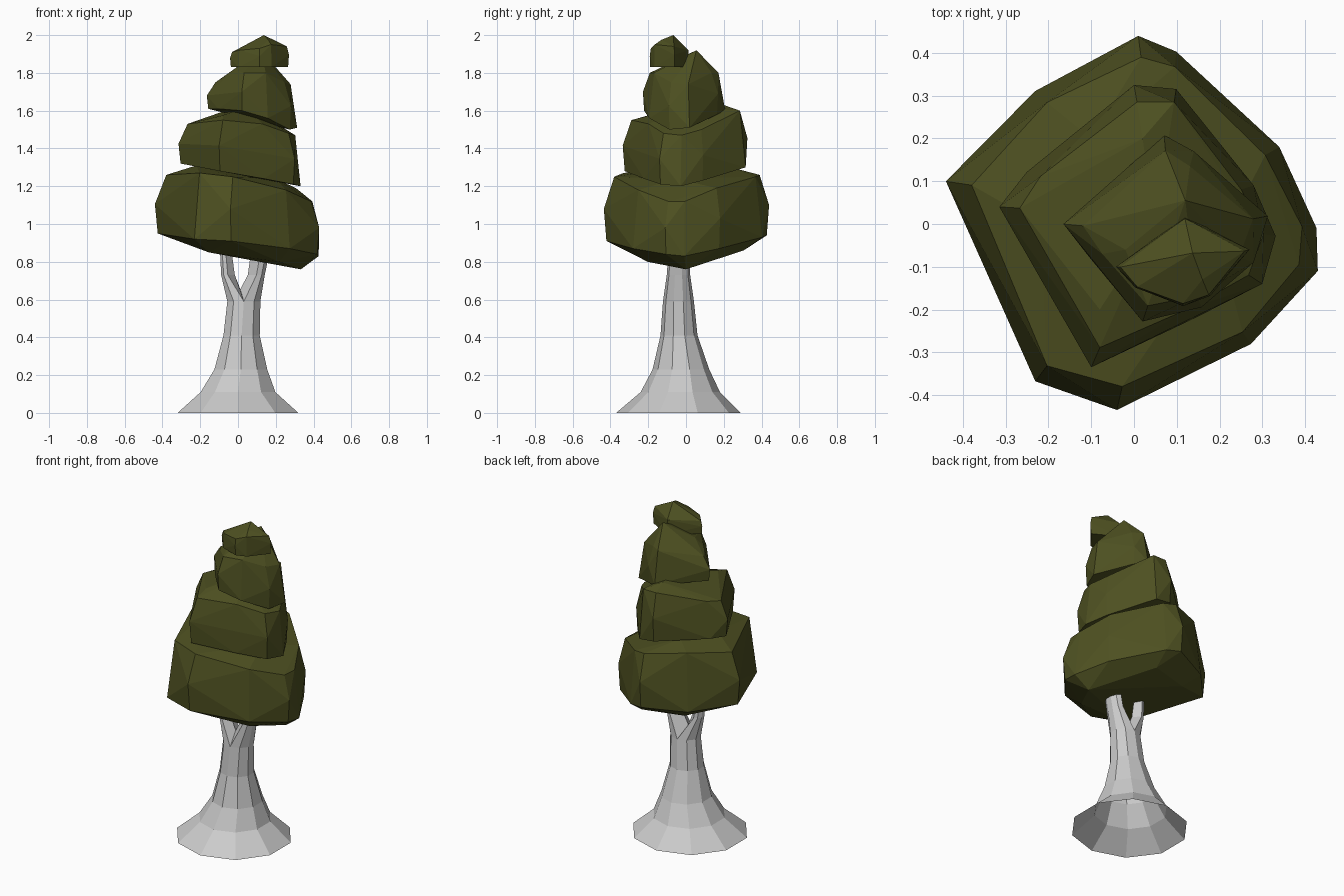
import bpy, bmesh, math

if "Cube" in bpy.data.objects:
    bpy.data.objects.remove(bpy.data.objects["Cube"])

leaf = bpy.data.materials.new("leaf_green")
leaf.diffuse_color = (0.075, 0.08, 0.015, 1)
leaf.use_nodes = True
leaf.node_tree.nodes["Principled BSDF"].inputs["Base Color"].default_value = leaf.diffuse_color


def finish(bm, name, mat=None):
    bmesh.ops.recalc_face_normals(bm, faces=bm.faces)
    me = bpy.data.meshes.new(name)
    bm.to_mesh(me)
    bm.free()
    if mat:
        me.materials.append(mat)
    ob = bpy.data.objects.new(name, me)
    bpy.context.collection.objects.link(ob)


def ring(bm, angles, cx, cy, rx, ry, z):
    return [bm.verts.new((cx + rx * math.cos(math.radians(a)),
                          cy + ry * math.sin(math.radians(a)), z)) for a in angles]


def bridge(bm, a, b):
    n = len(a)
    for i in range(n):
        j = (i + 1) % n
        bm.faces.new((a[i], a[j], b[j], b[i]))


# Trunk: flared ten-sided loft, open underneath, splitting into two branches
bm = bmesh.new()
angles = [18 + 36 * i for i in range(10)]
prev = None
for cx, cy, rx, ry, z in [(0, -.04, .336, .33, 0), (0, -.03, .208, .21, .11),
                          (.015, -.027, .147, .15, .23), (.019, -.037, .101, .098, .41),
                          (.031, -.04, .092, .082, .59)]:
    cur = ring(bm, angles, cx, cy, rx, ry, z)
    if prev:
        bridge(bm, prev, cur)
    prev = cur
crotch = bm.verts.new((.012, -.04, .655))
# index 2 is the back vertex, index 7 the front one
left = prev[2:8] + [crotch]
right = prev[7:] + prev[:3] + [crotch]
left_a = [90, 126, 162, 198, 234, 270, 360]
right_a = [270, 306, 342, 378, 414, 450, 540]
for loop, angs, path in [
        (left, left_a, [(-.054, -.04, .037, .042, .73), (-.064, -.04, .032, .036, .84),
                        (-.068, -.04, .028, .03, .93)]),
        (right, right_a, [(.098, -.04, .046, .062, .73), (.117, -.038, .05, .056, .84),
                          (.125, -.036, .045, .05, .93)])]:
    for p in path:
        cur = ring(bm, angs, *p)
        bridge(bm, loop, cur)
        loop = cur
    bm.faces.new(loop)
finish(bm, "trunk")


# Foliage clump: hull around an outline of (x, y, low z, high z)
def clump(name, outline, shoulder, bulge, peaks, under=None):
    n = len(outline)
    cx = sum(p[0] for p in outline) / n
    cy = sum(p[1] for p in outline) / n
    pts = list(peaks)
    for i, (x, y, lo, hi) in enumerate(outline):
        levels = [(.97, lo), (shoulder, hi)]
        if i % 2 == 0:
            levels.append((1, lo + (hi - lo) * bulge))
        if under and i % 2:
            levels.append(under + (0,))
        for lv in levels:
            s, z = lv[0], lv[1]
            pts.append((cx + (x - cx) * s, cy + (y - cy) * s,
                        lo - z if len(lv) == 3 else z))
    bm = bmesh.new()
    for p in pts:
        bm.verts.new(p)
    res = bmesh.ops.convex_hull(bm, input=bm.verts[:])
    junk = {v for v in res["geom_interior"] + res["geom_unused"]
            if isinstance(v, bmesh.types.BMVert)}
    bmesh.ops.delete(bm, geom=list(junk), context='VERTS')
    bmesh.ops.dissolve_limit(bm, angle_limit=math.radians(4),
                             verts=bm.verts[:], edges=bm.edges[:])
    finish(bm, name, leaf)


clump("foliage_bottom",
      [(-.44, .10, .95, 1.26), (-.24, .32, .93, 1.28), (.01, .44, .94, 1.26),
       (.10, .415, .93, 1.25), (.34, .18, .87, 1.19), (.438, -.01, .83, 1.12),
       (.43, -.11, .84, 1.12), (.28, -.29, .87, 1.18), (-.04, -.435, .91, 1.25),
       (-.24, -.38, .92, 1.27)],
      .88, .5, [(-.22, 0, 1.31), (-.1, .2, 1.31), (.2, -.05, 1.24), (.17, .03, .80)],
      under=(.72, .07))
clump("foliage_lower_middle",
      [(-.315, .04, 1.32, 1.53), (-.26, .125, 1.32, 1.54), (0, .325, 1.31, 1.60),
       (.10, .325, 1.30, 1.60), (.28, .09, 1.23, 1.50), (.34, -.03, 1.20, 1.47),
       (.30, -.14, 1.21, 1.48), (.14, -.23, 1.24, 1.53), (-.10, -.335, 1.28, 1.55)],
      .87, .5, [(.02, .2, 1.63), (-.08, -.2, 1.575), (.05, 0, 1.62)])
clump("foliage_upper_middle",
      [(-.165, 0, 1.61, 1.75), (.07, .215, 1.60, 1.80), (.14, .17, 1.58, 1.80),
       (.32, .02, 1.51, 1.74), (.28, -.09, 1.50, 1.75), (.16, -.20, 1.56, 1.80),
       (.02, -.228, 1.60, 1.80), (-.11, -.08, 1.61, 1.77)],
      .82, .5, [(.12, .055, 1.92), (-.02, -.06, 1.82), (.16, -.1, 1.82)])
clump("foliage_top",
      [(-.042, -.10, 1.83, 1.91), (.0, -.15, 1.83, 1.92), (.115, -.192, 1.83, 1.93),
       (.18, -.17, 1.83, 1.95), (.27, -.06, 1.83, 1.94), (.12, .022, 1.83, 1.92)],
      .93, .6, [(.137, -.068, 2.0), (.16, -.13, 1.975)])
